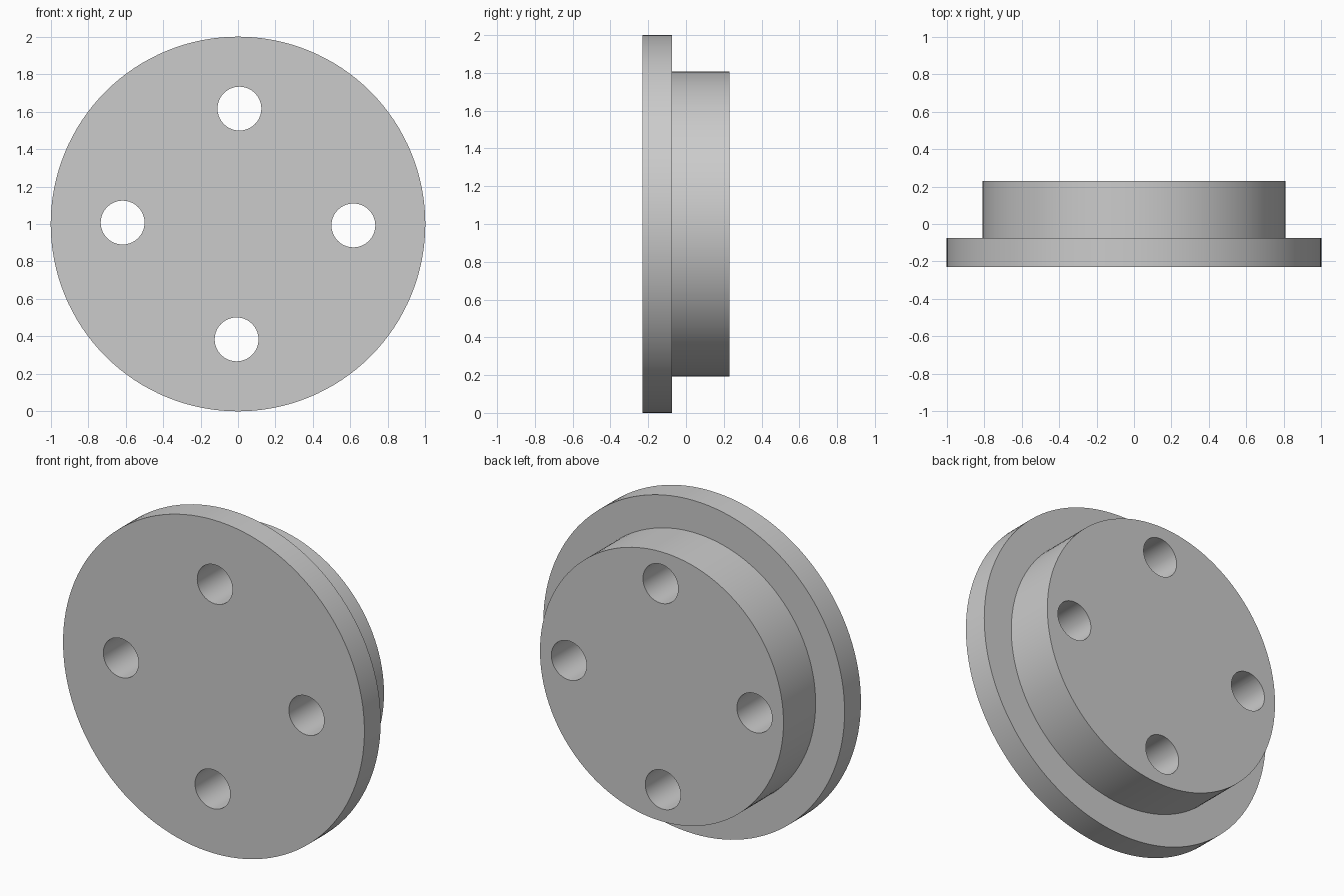
import bpy, bmesh
from math import radians, cos, sin, tau
from mathutils import Matrix, Vector

cube = bpy.data.objects.get("Cube")
if cube:
    bpy.data.objects.remove(cube, do_unlink=True)

CENTRE = Vector((0, 0, 1))
FRONT, STEP, BACK = -0.23, -0.075, 0.23
FLANGE_R, HUB_R = 1.0, 0.808
HOLE_R, HOLE_RING, HOLE_TURN = 0.117, 0.616, radians(-0.7)
SIDES = 128

grey = bpy.data.materials.new("plain grey")
grey.use_nodes = True
colour = (0.6, 0.6, 0.6, 1)
grey.diffuse_color = colour
grey.node_tree.nodes["Principled BSDF"].inputs["Base Color"].default_value = colour


def make_object(name, bm):
    bmesh.ops.recalc_face_normals(bm, faces=bm.faces)
    mesh = bpy.data.meshes.new(name)
    bm.to_mesh(mesh)
    bm.free()
    mesh.materials.append(grey)
    obj = bpy.data.objects.new(name, mesh)
    bpy.context.collection.objects.link(obj)
    return obj


# Stepped disc: rings along the y axis, bridged and capped
bm = bmesh.new()
rings = []
for radius, y in ((FLANGE_R, FRONT), (FLANGE_R, STEP), (HUB_R, STEP), (HUB_R, BACK)):
    rings.append([bm.verts.new(CENTRE + Vector((radius * cos(tau * i / SIDES), y,
                                                radius * sin(tau * i / SIDES))))
                  for i in range(SIDES)])
for a, b in zip(rings, rings[1:]):
    for i in range(SIDES):
        j = (i + 1) % SIDES
        bm.faces.new((a[i], a[j], b[j], b[i]))
bm.faces.new(rings[0])
bm.faces.new(rings[-1])
disc = make_object("flanged_disc", bm)

# Four through holes, evenly spaced on a ring
bm = bmesh.new()
for k in range(4):
    angle = HOLE_TURN + k * tau / 4
    spot = CENTRE + HOLE_RING * Vector((cos(angle), 0, sin(angle)))
    bmesh.ops.create_cone(bm, cap_ends=True, segments=64, radius1=HOLE_R, radius2=HOLE_R, depth=1,
                          matrix=Matrix.Translation(spot) @ Matrix.Rotation(tau / 4, 4, "X"))
cutter = make_object("hole_cutter", bm)
cutter.hide_render = True

bpy.ops.object.select_all(action="DESELECT")
disc.select_set(True)
bpy.context.view_layer.objects.active = disc
cut = disc.modifiers.new("bolt holes", "BOOLEAN")
cut.operation = "DIFFERENCE"
cut.solver = "EXACT"
cut.object = cutter
bpy.ops.object.modifier_apply(modifier=cut.name)
bpy.data.objects.remove(cutter, do_unlink=True)

bpy.ops.object.shade_smooth_by_angle(angle=radians(30))
